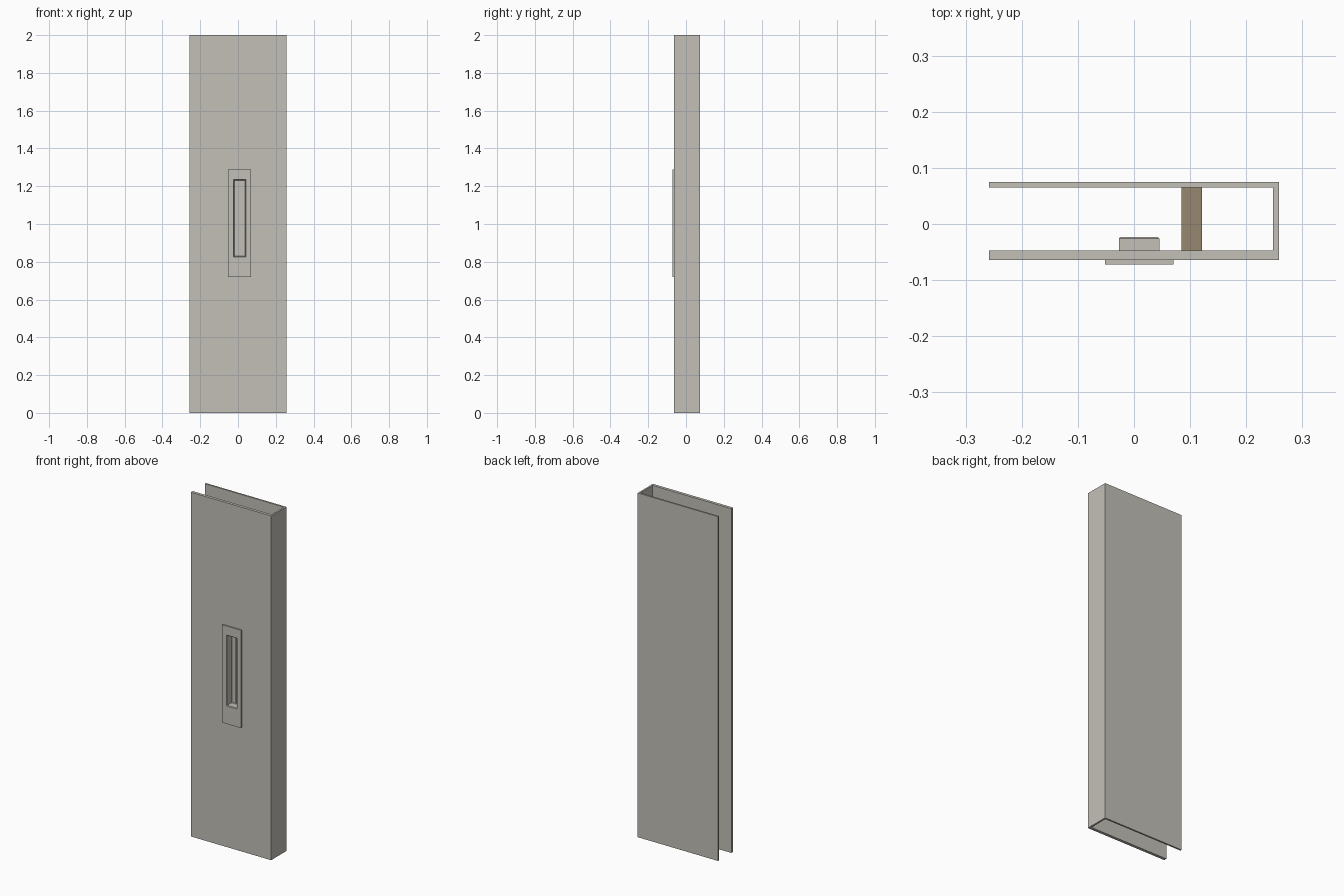
import bpy, bmesh

if "Cube" in bpy.data.objects:
    bpy.data.objects.remove(bpy.data.objects["Cube"])


def material(name, rgb):
    m = bpy.data.materials.new(name)
    m.diffuse_color = (*rgb, 1)
    m.use_nodes = True
    m.node_tree.nodes["Principled BSDF"].inputs["Base Color"].default_value = m.diffuse_color
    return m


GREY = material("warm_grey", (0.55, 0.53, 0.48))
WOOD = material("wood_brown", (0.31, 0.245, 0.16))


def loft(name, loops, mat, cyclic=False):
    """Bridge rectangles (x0, x1, z0, z1, y); ends are capped or joined."""
    bm = bmesh.new()
    rings = [[bm.verts.new(p) for p in
              ((x0, y, z0), (x1, y, z0), (x1, y, z1), (x0, y, z1))]
             for x0, x1, z0, z1, y in loops]
    pairs = list(zip(rings, rings[1:]))
    if cyclic:
        pairs.append((rings[-1], rings[0]))
    else:
        bm.faces.new(rings[0])
        bm.faces.new(rings[-1])
    for a, b in pairs:
        for i in range(4):
            j = (i + 1) % 4
            bm.faces.new((a[i], a[j], b[j], b[i]))
    bmesh.ops.recalc_face_normals(bm, faces=bm.faces)
    me = bpy.data.meshes.new(name)
    bm.to_mesh(me)
    bm.free()
    me.materials.append(mat)
    ob = bpy.data.objects.new(name, me)
    bpy.context.collection.objects.link(ob)
    return ob


def box(name, x0, x1, y0, y1, z0, z1, mat):
    return loft(name, [(x0, x1, z0, z1, y0), (x0, x1, z0, z1, y1)], mat)


X = 0.258
CUP = (-0.027, 0.045, 0.822, 1.238)


def cup(inset, y):
    x0, x1, z0, z1 = CUP
    return (x0 + inset, x1 - inset, z0 + inset, z1 - inset, y)


# Door skin: front panel with a cut-out for the recessed pull, back and edge
loft("front_panel", [(-X, X, 0, 2, -0.064), (-X, X, 0, 2, -0.047),
                     cup(0, -0.047), cup(0, -0.064)], GREY, cyclic=True)
box("back_panel", -X, X, 0.065, 0.075, 0, 2, GREY)
box("side_panel", 0.248, X, -0.047, 0.065, 0, 2, GREY)

# Recessed pull: outer cup, flange plate, then the hollow inside
plate = (-0.052, 0.070, 0.72, 1.288)
loft("recessed_pull", [
    cup(0.003, -0.023), cup(0, -0.026), cup(0, -0.064),
    (*plate, -0.064), (*plate, -0.072),
    cup(0.002, -0.072), cup(0.005, -0.068),
    cup(0.005, -0.030), cup(0.008, -0.027)], GREY)

# Slim upright rib on the floor of the pull
box("pull_rib", 0.003, 0.015, -0.033, -0.026, 0.832, 1.228, GREY)

# Wooden spacer between the two panels
box("spacer_block", 0.085, 0.121, -0.047, 0.065, 0.72, 1.288, WOOD)
